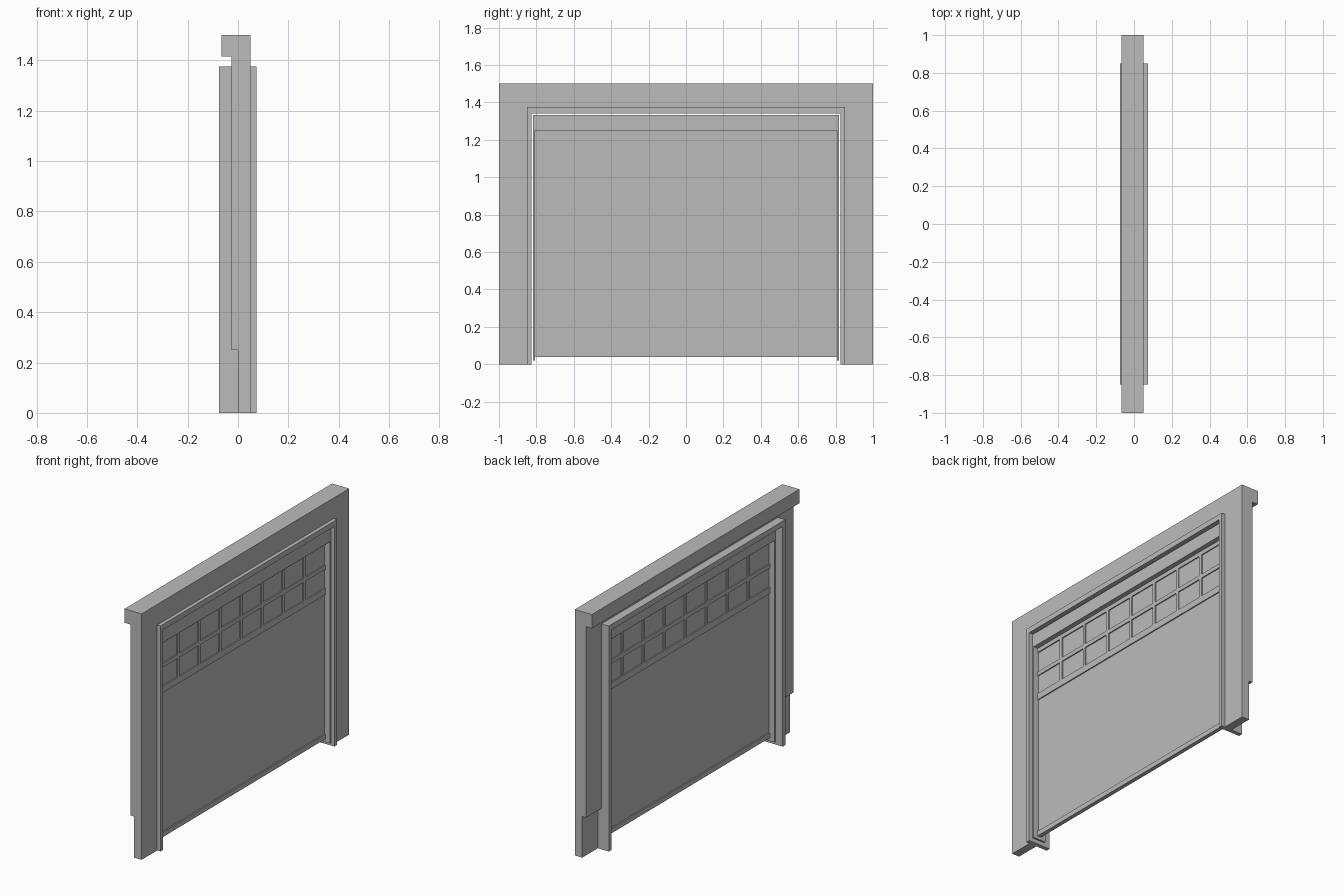
import bpy
import bmesh

cube = bpy.data.objects.get("Cube")
if cube:
    bpy.data.objects.remove(cube, do_unlink=True)

gray = bpy.data.materials.new("plain_gray")
gray.use_nodes = True
gray.diffuse_color = (0.5, 0.5, 0.5, 1)
gray.node_tree.nodes["Principled BSDF"].inputs["Base Color"].default_value = (0.5, 0.5, 0.5, 1)


def finish(name, bm):
    bmesh.ops.recalc_face_normals(bm, faces=bm.faces)
    mesh = bpy.data.meshes.new(name)
    bm.to_mesh(mesh)
    bm.free()
    mesh.materials.append(gray)
    obj = bpy.data.objects.new(name, mesh)
    bpy.context.collection.objects.link(obj)
    return obj


def box(name, x, y, z):
    """Box from (low, high) ranges."""
    bm = bmesh.new()
    bmesh.ops.create_cube(bm, size=1)
    for v in bm.verts:
        for i, (lo, hi) in enumerate((x, y, z)):
            v.co[i] = lo if v.co[i] < 0 else hi
    return finish(name, bm)


def portal(name, x, outer, inner, top, soffit, base):
    """Upside-down U outline extruded through the thickness x."""
    outline = [(-outer, base), (-outer, top), (outer, top), (outer, base),
               (inner, base), (inner, soffit), (-inner, soffit), (-inner, base)]
    bm = bmesh.new()
    face = bm.faces.new([bm.verts.new((x[0], y, z)) for y, z in outline])
    ext = bmesh.ops.extrude_face_region(bm, geom=[face])
    for v in ext["geom"]:
        if isinstance(v, bmesh.types.BMVert):
            v.co.x = x[1]
    return finish(name, bm)


# Wall around the opening, with a thicker cladding layer ending above the ground
portal("wall", (0, 0.05), 1, 0.83, 1.5, 1.345, 0)
portal("wall_cladding", (-0.025, 0), 1, 0.83, 1.5, 1.345, 0.25)
box("top_cap", (-0.065, -0.025), (-1, 1), (1.415, 1.5))

# Casing that stands proud on both sides, and the loose inner frame
portal("casing", (-0.075, 0.073), 0.85, 0.825, 1.375, 1.342, 0)
portal("inner_frame", (-0.03, 0.055), 0.818, 0.808, 1.333, 1.25, 0.02)

# Door leaf with raised rails and mullions on both faces
half = 0.81
raised = (0, 0.025)
box("door_panel", (0.007, 0.018), (-half, half), (0.04, 1.26))
for name, low, high in (("bottom_rail", 0.04, 0.07), ("window_sill_rail", 0.92, 0.96),
                        ("window_middle_rail", 1.075, 1.1), ("top_rail", 1.225, 1.26)):
    box(name, raised, (-half, half), (low, high))
columns = 8
for i in range(1, columns):
    y = -half + 2 * half * i / columns
    box(f"window_mullion_{i}", raised, (y - 0.01, y + 0.01), (0.94, 1.24))
